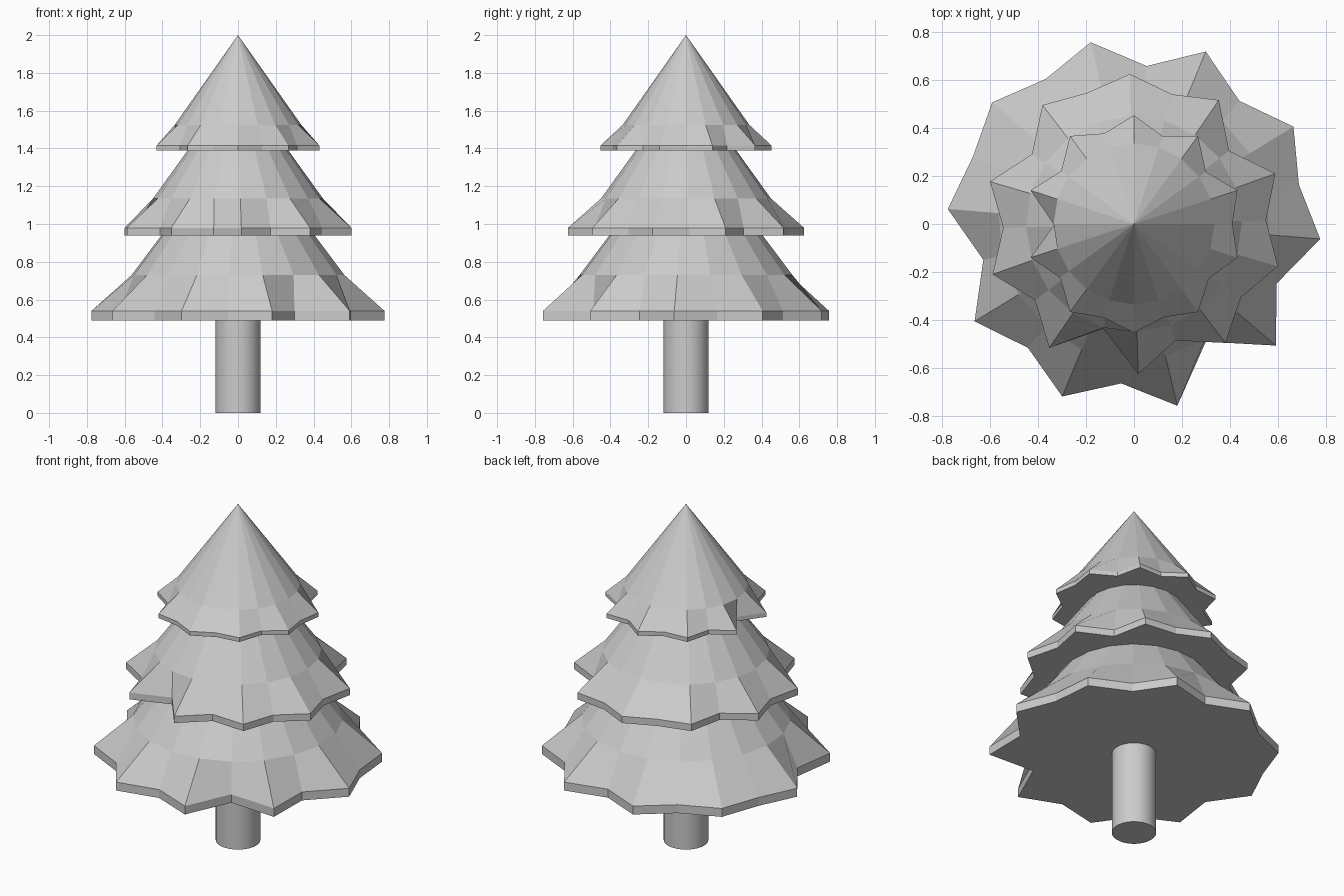
import bpy, bmesh
from math import cos, sin, radians

if "Cube" in bpy.data.objects:
    bpy.data.objects.remove(bpy.data.objects["Cube"])


def foliage_tier(name, start, tip_r, valleys, z_base, z_rim, z_ring, ring_r, z_apex):
    """Ten-pointed skirt with a thin rim, a round 20-sided ring and a cone to the apex."""
    bm = bmesh.new()
    radii = [r for v in valleys for r in (tip_r, v)]
    n = len(radii)

    def ring(rs, z):
        return [bm.verts.new((r * cos(radians(start + 18 * i)),
                              r * sin(radians(start + 18 * i)), z))
                for i, r in enumerate(rs)]

    base = ring(radii, z_base)
    rim = ring(radii, z_rim)
    upper = ring([ring_r] * n, z_ring)
    bottom = bm.verts.new((0, 0, z_base))
    apex = bm.verts.new((0, 0, z_apex))
    for i in range(n):
        j = (i + 1) % n
        bm.faces.new((bottom, base[j], base[i]))
        bm.faces.new((base[i], base[j], rim[j], rim[i]))
        bm.faces.new((rim[i], rim[j], upper[j], upper[i]))
        bm.faces.new((upper[i], upper[j], apex))
    mesh = bpy.data.meshes.new(name)
    bm.to_mesh(mesh)
    bm.free()
    bpy.context.collection.objects.link(bpy.data.objects.new(name, mesh))


# Foliage: valley radii run anticlockwise from the first tip
foliage_tier("lower_foliage", -4.6, 0.778,
             [0.706, 0.675, 0.66, 0.707, 0.727, 0.645, 0.679, 0.666, 0.574, 0.644],
             0.49, 0.54, 0.73, 0.565, 1.48)
foliage_tier("middle_foliage", -16.4, 0.625,
             [0.55, 0.50, 0.563, 0.58, 0.515, 0.545, 0.52, 0.455, 0.515, 0.54],
             0.94, 0.98, 1.135, 0.45, 1.76)
foliage_tier("upper_foliage", -18, 0.453,
             [0.41, 0.37, 0.385, 0.397, 0.375, 0.33, 0.38, 0.41, 0.408, 0.386],
             1.39, 1.415, 1.525, 0.335, 2.0)

# Trunk
bpy.ops.mesh.primitive_cylinder_add(vertices=32, radius=0.12, depth=0.5,
                                    location=(0, 0, 0.25))
bpy.context.object.name = "trunk"
bpy.ops.object.shade_smooth_by_angle()
